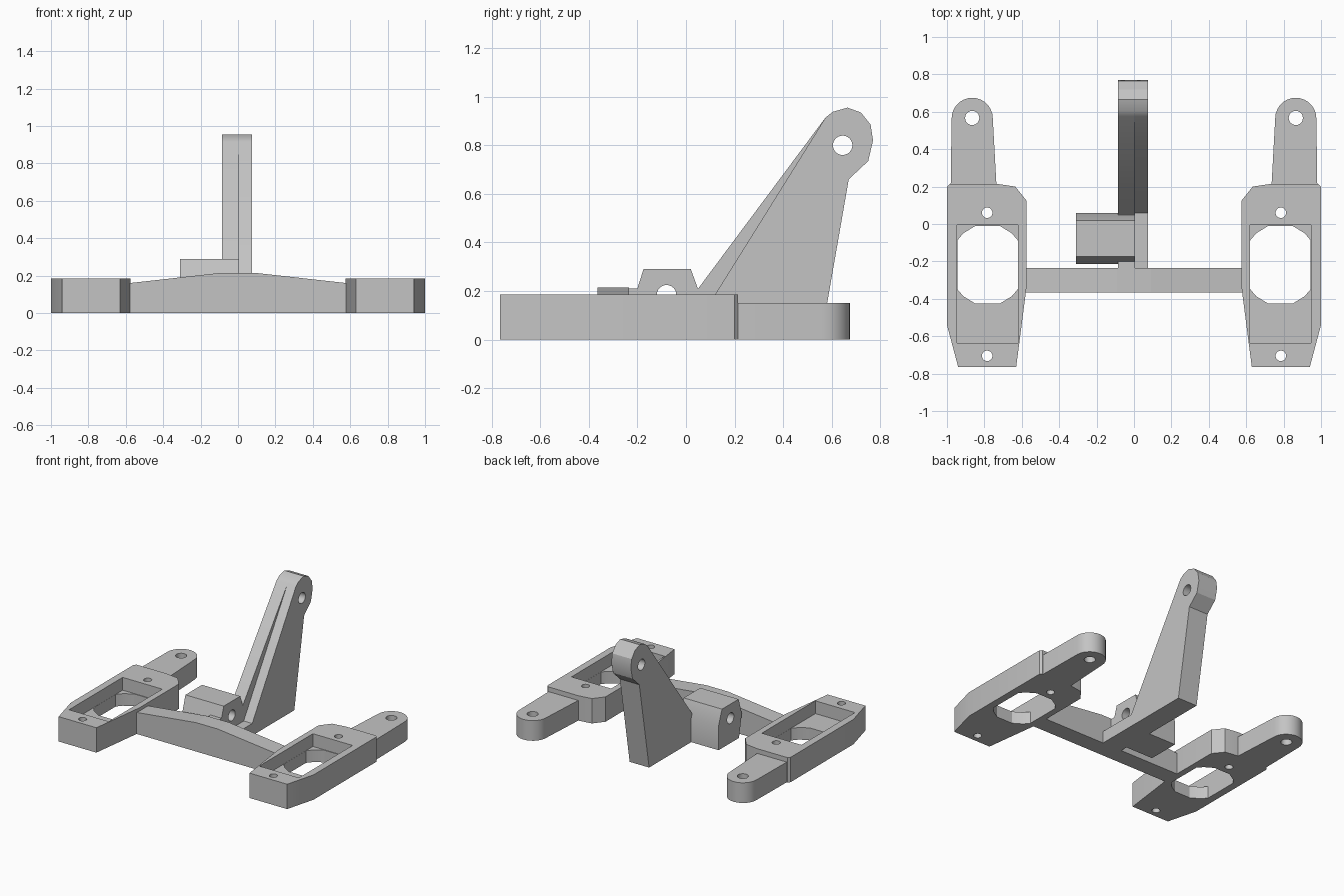
import bpy, bmesh, math
from mathutils import Vector

cube = bpy.data.objects.get("Cube")
if cube:
    bpy.data.objects.remove(cube, do_unlink=True)

grey = bpy.data.materials.new("light_grey")
grey.use_nodes = True
grey.diffuse_color = (0.55, 0.55, 0.55, 1)
grey.node_tree.nodes["Principled BSDF"].inputs["Base Color"].default_value = (0.55, 0.55, 0.55, 1)


def prism(name, outline, axis, low, high):
    """Extrude a 2D outline along an axis: z takes (x, y), x takes (y, z), y takes (x, z)."""
    place = {"z": lambda a, b, c: (a, b, c),
             "x": lambda a, b, c: (c, a, b),
             "y": lambda a, b, c: (a, c, b)}[axis]
    step = Vector(place(0, 0, high - low))
    bm = bmesh.new()
    face = bm.faces.new([bm.verts.new(place(a, b, low)) for a, b in outline])
    extruded = bmesh.ops.extrude_face_region(bm, geom=[face])
    for item in extruded["geom"]:
        if isinstance(item, bmesh.types.BMVert):
            item.co += step
    bmesh.ops.recalc_face_normals(bm, faces=bm.faces)
    mesh = bpy.data.meshes.new(name)
    bm.to_mesh(mesh)
    bm.free()
    mesh.materials.append(grey)
    obj = bpy.data.objects.new(name, mesh)
    bpy.context.collection.objects.link(obj)
    return obj


def arc(cx, cy, r, start, end, n):
    angles = [math.radians(start + (end - start) * i / n) for i in range(n + 1)]
    return [(cx + r * math.cos(t), cy + r * math.sin(t)) for t in angles]


def disc(cx, cy, r, n=24):
    return arc(cx, cy, r, 0, 360, n)[:-1]


def box(a0, a1, b0, b1):
    return [(a0, b0), (a1, b0), (a1, b1), (a0, b1)]


def activate(obj):
    bpy.ops.object.select_all(action="DESELECT")
    obj.select_set(True)
    bpy.context.view_layer.objects.active = obj


def cut(obj, *cutter):
    """Subtract a prism and discard the cutter."""
    tool = prism("cutter", *cutter)
    tool.hide_render = True
    mod = obj.modifiers.new("cut", "BOOLEAN")
    mod.operation, mod.solver, mod.object = "DIFFERENCE", "EXACT", tool
    activate(obj)
    bpy.ops.object.modifier_apply(modifier=mod.name)
    bpy.data.objects.remove(tool, do_unlink=True)


def smooth(obj):
    activate(obj)
    bpy.ops.object.shade_smooth_by_angle(angle=math.radians(25))


# Side frames with a pocket, a rounded opening, screw holes and a rear tab
frame = [(0.63, -0.765), (0.94, -0.765), (1, -0.54), (1, 0.2), (0.985, 0.215),
         (0.735, 0.215), (0.635, 0.2), (0.575, 0.125), (0.575, -0.34)]
tab = [(0.98, 0.2)] + arc(0.865, 0.565, 0.11, 0, 180, 14) + [(0.735, 0.2)]
quarter = [(0.162, 0.13), (0.13, 0.168), (0.065, 0.208)]
half = quarter + [(-a, b) for a, b in reversed(quarter)]
opening = [(0.783 + a, -0.218 + b) for a, b in half + [(-a, -b) for a, b in half]]

for side, s in (("left", 1), ("right", -1)):
    def flip(points):
        return [(s * a, b) for a, b in points]

    body = prism(side + "_frame", flip(frame), "z", 0, 0.185)
    cut(body, flip(box(0.62, 0.946, -0.635, -0.005)), "z", 0.09, 0.3)
    cut(body, flip(opening), "z", -0.1, 0.12)
    for y in (0.06, -0.705):
        cut(body, flip(disc(0.785, y, 0.028)), "z", -0.1, 0.3)
    smooth(body)
    ear = prism(side + "_rear_tab", flip(tab), "z", 0, 0.15)
    cut(ear, flip(disc(0.865, 0.567, 0.038)), "z", -0.1, 0.3)
    smooth(ear)

# Cross bar rising to the middle
prism("cross_bar", [(-0.58, 0), (0.58, 0), (0.58, 0.16), (0.09, 0.215),
                    (-0.09, 0.215), (-0.58, 0.16)], "y", -0.365, -0.235)

# Central arm: a full half and a half with a set-back front edge
head = [(0.67, 0.66), (0.75, 0.735), (0.77, 0.82), (0.76, 0.885), (0.72, 0.935),
        (0.665, 0.955), (0.605, 0.938), (0.575, 0.915)]
web = prism("arm_web", [(-0.25, 0), (0.555, 0)] + head + [(0.05, 0.21), (-0.25, 0.21)],
            "x", -0.085, 0.005)
rib = prism("arm_rib", [(-0.25, 0), (0.555, 0)] + head + [(0.06, 0.09), (-0.25, 0.09)],
            "x", 0.005, 0.075)

# Pivot block beside the arm
block = prism("pivot_block", [(-0.18, 0), (0.06, 0), (0.06, 0.18), (0.02, 0.29),
                              (-0.175, 0.29), (-0.213, 0.17)], "x", -0.31, 0.005)

# Pivot holes running across the model
for part in (web, rib):
    cut(part, disc(0.645, 0.8, 0.04), "x", -0.5, 0.5)
for part in (web, block):
    cut(part, disc(-0.08, 0.185, 0.04), "x", -0.5, 0.5)
for part in (web, rib, block):
    smooth(part)
